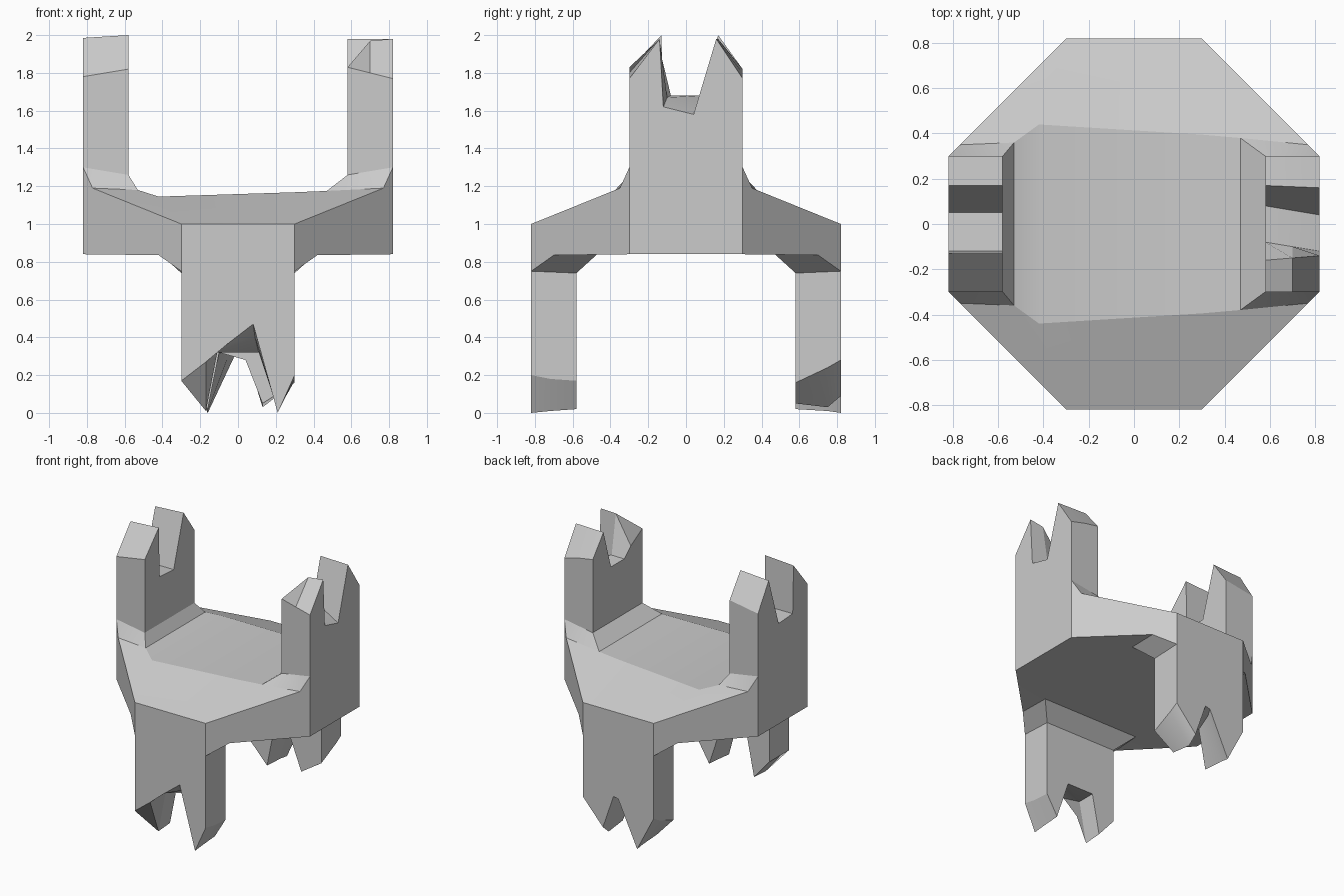
import bpy, bmesh, math

cube = bpy.data.objects.get("Cube")
if cube:
    bpy.data.objects.remove(cube, do_unlink=True)

stone = bpy.data.materials.new("stone_grey")
stone.use_nodes = True
GREY = (0.6, 0.6, 0.6, 1.0)
stone.diffuse_color = GREY
stone.node_tree.nodes["Principled BSDF"].inputs["Base Color"].default_value = GREY


def finish(bm, name):
    """Turn a bmesh into a shaded object."""
    bmesh.ops.recalc_face_normals(bm, faces=bm.faces)
    mesh = bpy.data.meshes.new(name)
    bm.to_mesh(mesh)
    bm.free()
    mesh.materials.append(stone)
    obj = bpy.data.objects.new(name, mesh)
    bpy.context.collection.objects.link(obj)
    bpy.ops.object.select_all(action='DESELECT')
    obj.select_set(True)
    bpy.context.view_layer.objects.active = obj
    bpy.ops.object.shade_smooth_by_angle(angle=math.radians(20))
    return obj


def pronged(name, base, sections, place):
    """Loft a notched slab through (depth, profile) sections."""
    bm = bmesh.new()
    loops = []
    for depth, profile in sections:
        outline = [(-0.3, base)] + profile + [(0.3, base)]
        loops.append([bm.verts.new(place(a, depth, h)) for a, h in outline])
    for near, far in zip(loops, loops[1:]):
        for i in range(len(near)):
            j = (i + 1) % len(near)
            bm.faces.new((near[i], near[j], far[j], far[i]))
    bm.faces.new(loops[0])
    bm.faces.new(loops[-1][::-1])
    return finish(bm, name)


# Octagonal body, described by one quarter and mirrored
quarter = {
    "edge": (0.3, 0.82, 1.0), "leg_out": (0.3, 0.82, 0.75),
    "leg_in": (0.3, 0.58, 0.74), "floor": (0.41, 0.47, 0.84),
    "diag": (0.42, 0.70, 0.835), "side": (0.82, 0.3, 0.84),
    "corner": (0.77, 0.35, 1.19), "tower_out": (0.82, 0.3, 1.3),
    "tower_in": (0.58, 0.3, 1.26), "fillet": (0.47, 0.38, 1.175),
    "deck": (0.3, 0.395, 1.168),
}
right_changes = {"fillet": (0.53, 0.36, 1.18), "deck": (0.42, 0.44, 1.145)}

bm = bmesh.new()
corners = {}
for sx in (1, -1):
    for sy in (1, -1):
        points = dict(quarter, **(right_changes if sx < 0 else {}))
        corners[sx, sy] = {k: bm.verts.new((sx * x, sy * y, z))
                           for k, (x, y, z) in points.items()}

for q in corners.values():
    for names in ("edge corner side diag leg_out", "corner tower_out side",
                  "corner tower_in tower_out", "corner fillet tower_in",
                  "leg_out diag floor leg_in", "diag side floor",
                  "edge corner fillet", "edge fillet deck"):
        bm.faces.new([q[n] for n in names.split()])


def bridge(qa, qb, pairs):
    for a, b in pairs:
        bm.faces.new((qa[a], qa[b], qb[b], qb[a]))


for s in (1, -1):
    bridge(corners[1, s], corners[-1, s],
           [("edge", "deck"), ("leg_out", "edge"), ("leg_in", "floor"),
            ("leg_out", "leg_in")])
    bridge(corners[s, 1], corners[s, -1],
           [("side", "tower_out"), ("tower_in", "fillet"), ("fillet", "deck"),
            ("tower_in", "tower_out"), ("floor", "side")])
ring = [corners[k] for k in ((1, 1), (-1, 1), (-1, -1), (1, -1))]
for part in ("deck", "floor"):
    bm.faces.new([q[part] for q in ring])
finish(bm, "body")

# Left tower: the front prong slopes down to the inner side
outer = [(-0.3, 1.77), (-0.14, 1.98), (-0.12, 1.62), (0.04, 1.58), (0.16, 1.98), (0.3, 1.77)]
middle = [(-0.3, 1.8), (-0.15, 1.97), (-0.1, 1.67), (0.06, 1.63), (0.165, 1.98), (0.3, 1.8)]
inner = [(-0.3, 1.83), (-0.16, 1.75), (-0.08, 1.68), (0.08, 1.68), (0.17, 1.98), (0.3, 1.82)]
pronged("left_tower", 1.0, [(0.82, outer), (0.7, middle), (0.58, inner)],
        lambda a, d, h: (d, a, h))

# Right tower: two even prongs
outer = [(-0.3, 1.78), (-0.13, 1.985), (-0.12, 1.62), (0.05, 1.61), (0.17, 1.985), (0.3, 1.78)]
inner = [(-0.3, 1.82), (-0.13, 2.0), (-0.12, 1.62), (0.05, 1.61), (0.17, 2.0), (0.3, 1.82)]
pronged("right_tower", 1.0, [(0.82, outer), (0.58, inner)],
        lambda a, d, h: (-d, a, h))

# Front leg: the right prong is cut back on the outside
outer = [(-0.3, 0.17), (-0.17, 0.27), (-0.05, 0.37), (0.08, 0.47), (0.21, 0.0), (0.3, 0.2)]
middle = [(-0.3, 0.17), (-0.17, 0.01), (-0.11, 0.32), (0.09, 0.4), (0.21, 0.01), (0.3, 0.18)]
inner = [(-0.3, 0.17), (-0.17, 0.02), (-0.11, 0.32), (0.11, 0.32), (0.21, 0.02), (0.3, 0.17)]
pronged("front_leg", 0.8, [(0.82, outer), (0.72, middle), (0.58, inner)],
        lambda a, d, h: (a, -d, h))

# Back leg: the left prong ends in a point
outer = [(-0.3, 0.27), (-0.16, 0.0), (0.0, 0.34), (0.04, 0.35), (0.13, 0.09), (0.3, 0.28)]
middle = [(-0.3, 0.23), (-0.16, 0.01), (-0.04, 0.33), (0.04, 0.32), (0.13, 0.03), (0.3, 0.24)]
inner = [(-0.3, 0.17), (-0.16, 0.02), (-0.1, 0.32), (0.04, 0.28), (0.13, 0.05), (0.3, 0.16)]
pronged("back_leg", 0.8, [(0.82, outer), (0.75, middle), (0.58, inner)],
        lambda a, d, h: (a, d, h))
